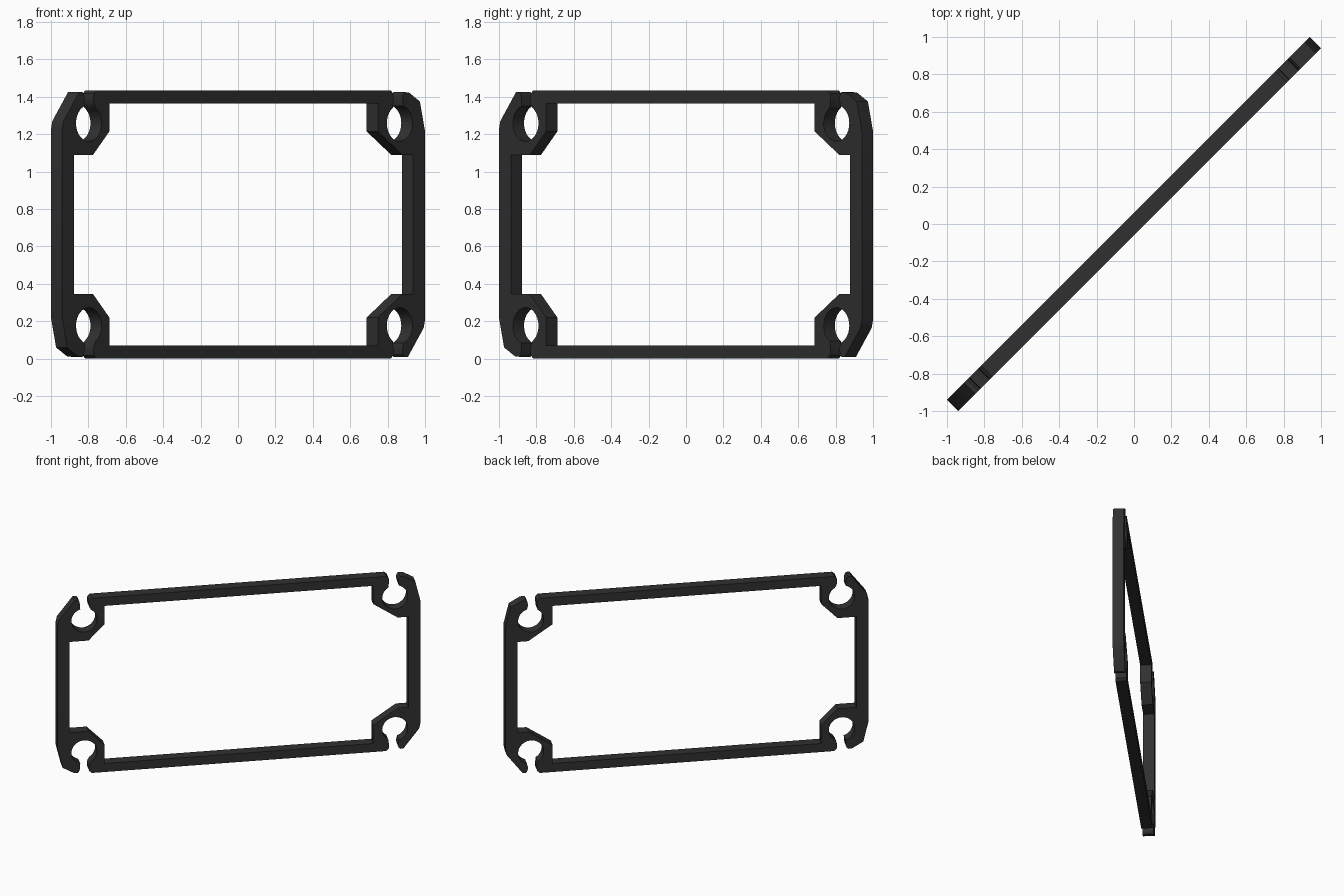
import bpy, bmesh
from math import sin, cos, radians, sqrt
from mathutils import Vector

if "Cube" in bpy.data.objects:
    bpy.data.objects.remove(bpy.data.objects["Cube"])

H = 1.435          # frame height
HALF_T = 0.0423    # half thickness
R2 = sqrt(2)

# Outer chamfers of the clips: (distance from centre, distance from bar edge)
SINGLE = [(1.372, 0.21), (1.362, 0.165), (1.243, 0.01)]
DOUBLE = [(1.372, 0.22), (1.333, 0.06), (1.25, 0.012)]


def outer_corner(chamfer, cx):
    """Outline of one open round clip, running from side bar to long bar."""
    pts = list(chamfer) + [(1.218, 0.010), (1.206, 0.024), (1.202, 0.05)]
    n = 26
    for i in range(n + 1):
        a = radians(-72 + (238 + 72) * i / n)
        pts.append((cx + 0.097 * cos(a), 0.176 + 0.097 * sin(a)))
    pts += [(1.131, 0.072), (1.136, 0.045), (1.132, 0.018), (1.112, 0.0)]
    return pts


def inner_corner(plateau):
    """Inside outline of the corner block."""
    return [(1.282, 0.345), (plateau, 0.345), (1.015, 0.22), (1.015, 0.07)]


def ring(br, bl, tl, tr):
    """Place four corners and join them into one closed loop."""
    pts = list(br)
    pts += [(-a, b) for a, b in reversed(bl)]
    pts += [(-a, H - b) for a, b in tl]
    pts += [(a, H - b) for a, b in reversed(tr)]
    return pts


outer = ring(outer_corner(SINGLE, 1.180), outer_corner(DOUBLE, 1.170),
             outer_corner(SINGLE, 1.170), outer_corner(DOUBLE, 1.180))
right, left = inner_corner(1.20), inner_corner(1.138)
inner = ring(right, left, left, right)

# Frame plate standing along the diagonal
bm = bmesh.new()
edges = []
for loop in (outer, inner):
    vs = [bm.verts.new(((u + HALF_T) / R2, (u - HALF_T) / R2, z)) for u, z in loop]
    edges += [bm.edges.new((vs[i], vs[(i + 1) % len(vs)])) for i in range(len(vs))]
bmesh.ops.triangle_fill(bm, edges=edges, use_beauty=True)
res = bmesh.ops.extrude_face_region(bm, geom=bm.faces[:], use_keep_orig=True)
moved = [g for g in res["geom"] if isinstance(g, bmesh.types.BMVert)]
bmesh.ops.translate(bm, verts=moved, vec=Vector((-1, 1, 0)) * (2 * HALF_T / R2))
bmesh.ops.recalc_face_normals(bm, faces=bm.faces[:])

mesh = bpy.data.meshes.new("clip_frame")
bm.to_mesh(mesh)
bm.free()
frame = bpy.data.objects.new("clip_frame", mesh)
bpy.context.collection.objects.link(frame)

# Dark plastic
mat = bpy.data.materials.new("dark_plastic")
mat.diffuse_color = (0.03, 0.03, 0.03, 1)
mat.use_nodes = True
mat.node_tree.nodes["Principled BSDF"].inputs["Base Color"].default_value = mat.diffuse_color
mesh.materials.append(mat)

bpy.context.view_layer.objects.active = frame
frame.select_set(True)
bpy.ops.object.shade_smooth_by_angle(angle=radians(30))
